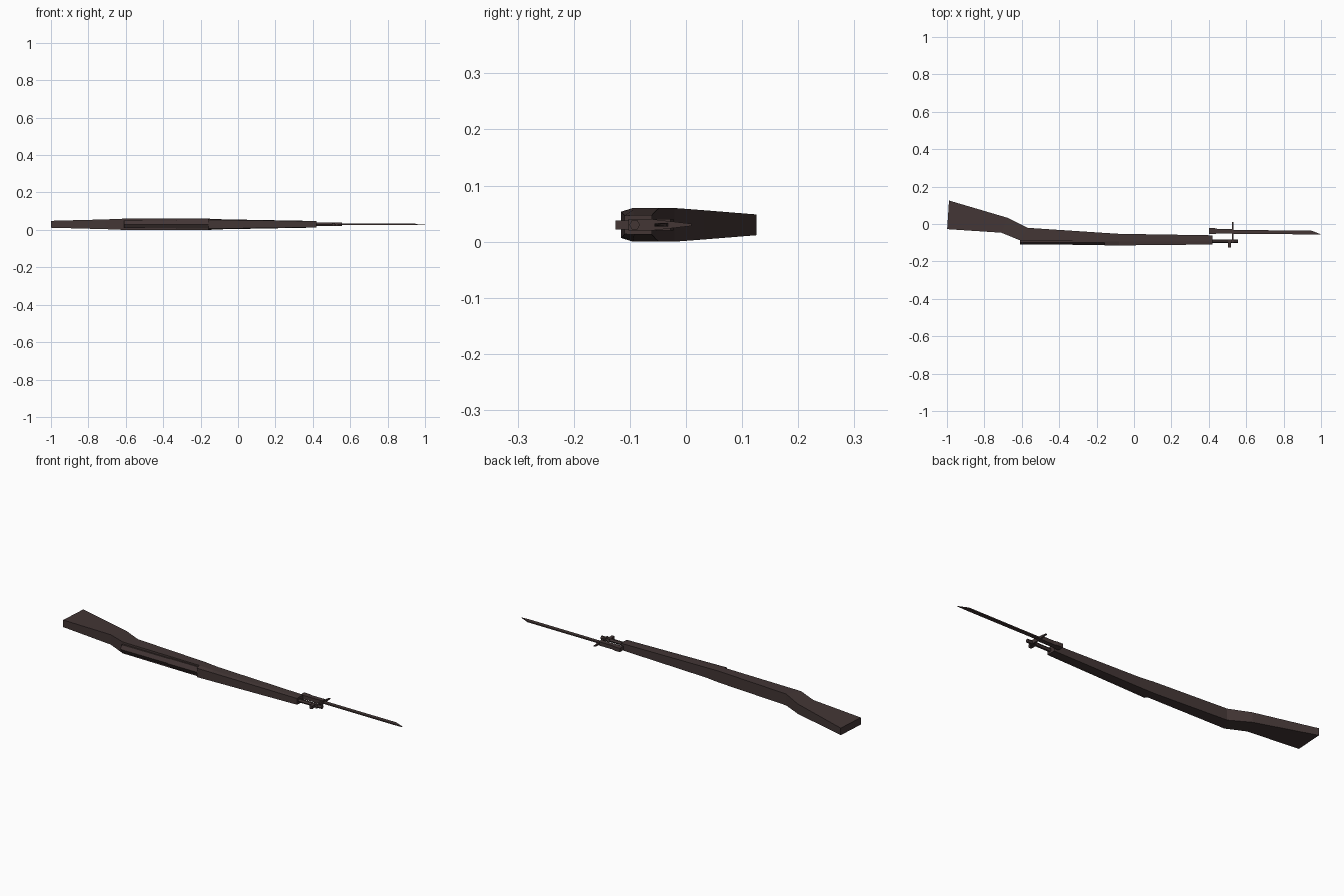
import bpy, bmesh, math
from mathutils import Matrix

if "Cube" in bpy.data.objects:
    bpy.data.objects.remove(bpy.data.objects["Cube"])

ZC = 0.033  # the rifle lies on its side, mirrored about this height

mat = bpy.data.materials.new("dark brown")
mat.diffuse_color = (0.056, 0.037, 0.036, 1)
mat.use_nodes = True
mat.node_tree.nodes["Principled BSDF"].inputs["Base Color"].default_value = mat.diffuse_color


def finish(name, bm):
    bmesh.ops.recalc_face_normals(bm, faces=bm.faces)
    me = bpy.data.meshes.new(name)
    bm.to_mesh(me)
    bm.free()
    me.materials.append(mat)
    ob = bpy.data.objects.new(name, me)
    bpy.context.collection.objects.link(ob)
    return ob


def loft(name, rings):
    """Skin a list of equal-length point rings and cap both ends."""
    bm = bmesh.new()
    vs = [[bm.verts.new(p) for p in r] for r in rings]
    n = len(vs[0])
    for a, b in zip(vs, vs[1:]):
        for i in range(n):
            j = (i + 1) % n
            bm.faces.new((a[i], a[j], b[j], b[i]))
    bm.faces.new(vs[0])
    bm.faces.new(vs[-1])
    return finish(name, bm)


def box_ring(xa, ya, xb, yb, h0, h1=None):
    """Cross-section between a lower point and an upper point of the side profile."""
    h1 = h0 if h1 is None else h1
    return [(xa, ya, ZC - h0), (xb, yb, ZC - h1), (xb, yb, ZC + h1), (xa, ya, ZC + h0)]


def hex_rod(name, x0, x1, y, r):
    return loft(name, [[(x, y + r * math.cos(k * math.pi / 3), ZC + r * math.sin(k * math.pi / 3))
                        for k in range(6)] for x in (x0, x1)])


def box(name, x0, x1, y0, y1, h):
    return loft(name, [box_ring(x, y0, x, y1, h) for x in (x0, x1)])


# wooden stock, butt to fore-end
loft("stock", [
    box_ring(-1.0, -0.025, -0.99, 0.128, 0.0185),
    box_ring(-0.71, -0.044, -0.675, 0.035, 0.026),
    box_ring(-0.61, -0.085, -0.57, -0.018, 0.030),
    box_ring(-0.16, -0.092, -0.16, -0.045, 0.030),
    box_ring(-0.08, -0.092, -0.08, -0.050, 0.0265),
    box_ring(0.42, -0.090, 0.42, -0.058, 0.0175),
])

# handguard over the barrel, slightly tapered toward its outer face
loft("handguard", [
    box_ring(-0.16, -0.113, -0.16, -0.092, 0.0235, 0.030),
    box_ring(-0.08, -0.112, -0.08, -0.092, 0.0225, 0.0265),
    box_ring(0.42, -0.107, 0.42, -0.090, 0.0165, 0.0175),
])

# bolt and receiver
hex_rod("bolt", -0.61, -0.33, -0.084, 0.023)
hex_rod("receiver", -0.33, -0.155, -0.084, 0.026)

# muzzle and front sight
hex_rod("barrel", 0.40, 0.555, -0.089, 0.0095)
box("front_sight", 0.502, 0.518, -0.123, -0.080, 0.008)

# bayonet grip
loft("bayonet_grip", [box_ring(x, y0, x, y1, h) for x, y0, y1, h in (
    (0.40, -0.052, -0.020, 0.010), (0.43, -0.050, -0.020, 0.010),
    (0.45, -0.049, -0.025, 0.010), (0.525, -0.049, -0.025, 0.010))])

# cross guard, wide around the barrel and narrow at the free end
loft("cross_guard", [
    [(x, y, ZC + s * h) for x, s in ((0.522, -1), (0.53, -1), (0.53, 1), (0.522, 1))]
    for y, h in ((-0.100, 0.010), (-0.057, 0.010), (0.012, 0.002))])

# blade with clipped tip
loft("bayonet_blade", [
    box_ring(0.525, -0.050, 0.525, -0.030, 0.003),
    box_ring(0.945, -0.053, 0.945, -0.032, 0.003),
    box_ring(0.998, -0.054, 0.994, -0.051, 0.001),
])

# rest the model on the ground and centre it
obs = list(bpy.context.scene.objects)
pts = [v.co for o in obs for v in o.data.vertices]
lo = [min(p[i] for p in pts) for i in range(3)]
hi = [max(p[i] for p in pts) for i in range(3)]
shift = Matrix.Translation((-(lo[0] + hi[0]) / 2, -(lo[1] + hi[1]) / 2, -lo[2]))
for o in obs:
    o.data.transform(shift)
